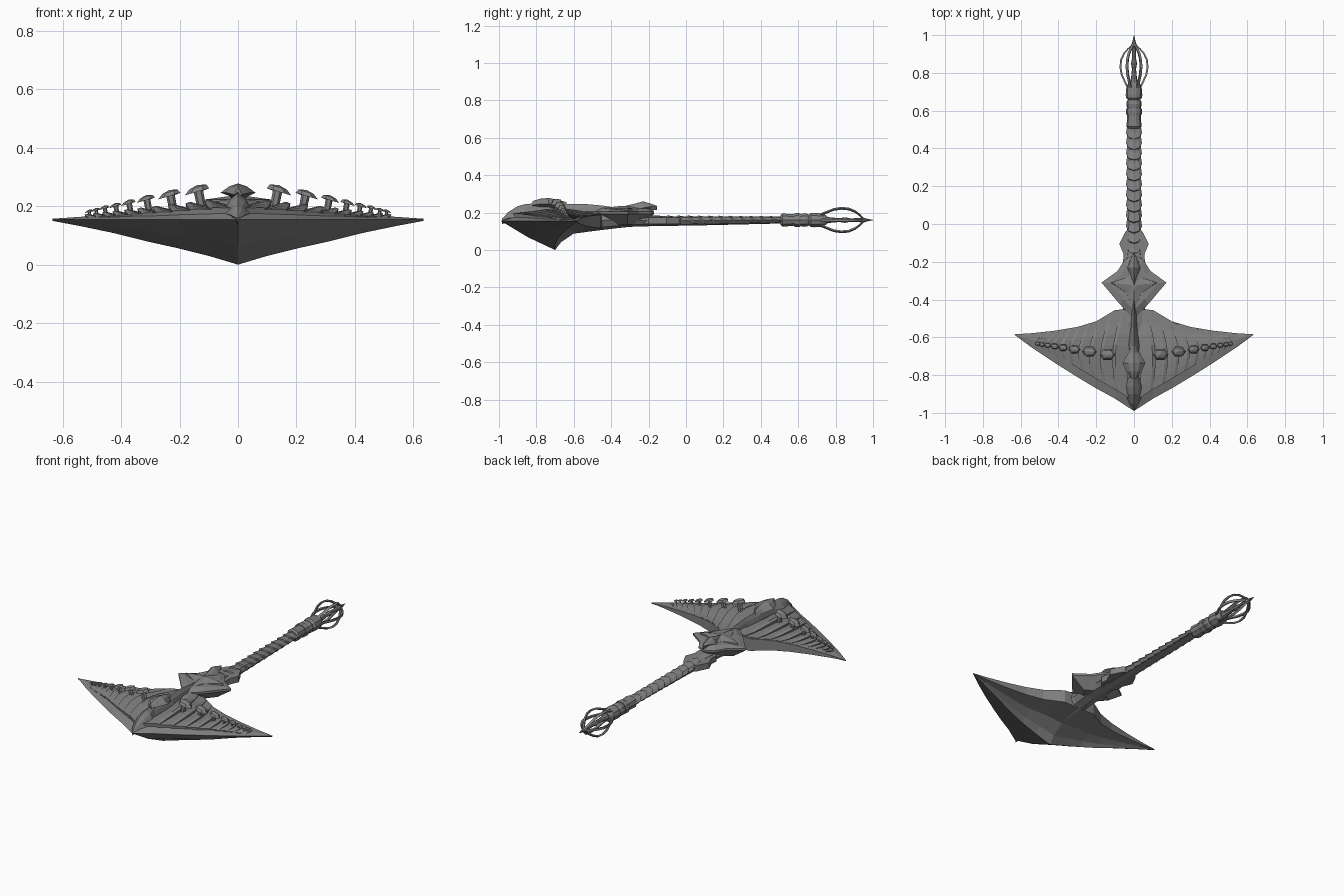
import bpy, bmesh
from math import sin, cos, pi

if "Cube" in bpy.data.objects:
    bpy.data.objects.remove(bpy.data.objects["Cube"])

metal = bpy.data.materials.new("dark grey metal")
metal.diffuse_color = (0.22, 0.22, 0.22, 1)
metal.use_nodes = True
metal.node_tree.nodes["Principled BSDF"].inputs["Base Color"].default_value = metal.diffuse_color


def build(name, strips, closed=True, mirror=False):
    """Loft each list of equal-length rings into a solid; all go in one object."""
    bm = bmesh.new()
    for rings in strips:
        vs = [[bm.verts.new(p) for p in r] for r in rings]
        n = len(vs[0])
        for a, b in zip(vs, vs[1:]):
            for i in range(n):
                j = (i + 1) % n
                bm.faces.new((a[i], a[j], b[j], b[i]))
        if closed:
            bm.faces.new(vs[0])
            bm.faces.new(vs[-1])
    bmesh.ops.remove_doubles(bm, verts=bm.verts, dist=0.00005)
    bmesh.ops.recalc_face_normals(bm, faces=bm.faces)
    me = bpy.data.meshes.new(name)
    bm.to_mesh(me)
    bm.free()
    me.materials.append(metal)
    ob = bpy.data.objects.new(name, me)
    bpy.context.collection.objects.link(ob)
    if mirror:
        ob.modifiers.new("mirror", 'MIRROR')
    return ob


def lerp(a, b, t):
    return a + (b - a) * t


# Wing stations: distance out, front edge, rear edge, keel y, keel z
XS = [0, .1, .2, .3, .42, .54, .635]
FRONT = [-.99, -.925, -.87, -.81, -.735, -.655, -.585]
REAR = [-.45, -.455, -.515, -.545, -.565, -.578, -.584]
KEEL_Y = [-.7, -.7, -.69, -.67, -.64, -.61, -.5845]
KEEL_Z = [0, .03, .055, .077, .107, .132, .154]


def at(table, x):
    x = min(max(x, 0), XS[-1])
    for i in range(len(XS) - 1):
        if x <= XS[i + 1]:
            return lerp(table[i], table[i + 1], (x - XS[i]) / (XS[i + 1] - XS[i]))


def top_z(x):
    return .157 + .043 * (1 - x / .635)


# Blade body: thin rim on top, deep keel below
rings = []
for i, x in enumerate(XS):
    f, r, ky, kz = FRONT[i], REAR[i], KEEL_Y[i], KEEL_Z[i]
    k = 1 - x / .635
    mid = lerp(f, r, .55)
    rings.append([(x, f, .155),
                  (x, f + .055 * min(1, k * 2), lerp(.156, .178, k)),
                  (x, mid, top_z(x)),
                  (x, r, lerp(.155, .195, k)),
                  (x, r, lerp(.153, .11, k)),
                  (x, lerp(ky, r, .4), lerp(.153, .088, k)),
                  (x, lerp(ky, r, .13), lerp(kz, .14, .3)),
                  (x, ky, kz),
                  (x, lerp(f, ky, .5), lerp(.155, kz, .56))])
build("blade", [rings], mirror=True)

# Overlapping wing plates, each with a raised curved outer lip
edges = [.035, .1, .165, .225, .28, .33, .375, .415, .45, .482, .51]
plates = []
for a, b in zip(edges, edges[1:]):
    strip = []
    for k in range(8):
        t = k / 7
        bow = .03 * sin(pi * t) - .035 * t
        xa, xb = a + bow - .012, b + bow
        s = 1 - b / .635
        lift = (.012 + .034 * s) * (.25 + .75 * sin(pi * min(t * 1.1, 1)))

        def y(x):
            return lerp(at(FRONT, x) + .05 * min(1, s * 2.5), at(REAR, x) - .006, t)
        za, zb = top_z(xa) - .008, top_z(xb) - .008
        strip.append([(xa, y(xa), za - .015), (xa, y(xa), za + lift * .35),
                      (lerp(xa, xb, .8), y(lerp(xa, xb, .8)), zb + lift * .95),
                      (xb, y(xb), zb + lift * .8), (xb - .008, y(xb), zb - .015)])
    plates.append(strip)
build("wing_plates", plates, mirror=True)

# Hooked knobs along the wings, shrinking outward
knobs = []
for x, z, w in zip([.14, .235, .315, .375, .42, .457, .487, .51],
                   [.273, .256, .238, .222, .211, .202, .194, .188],
                   [.042, .038, .031, .025, .021, .018, .016, .014]):
    y = -.69 + .15 * (x - .14)
    strip = []
    for dx, dz, s in [(-.5, -.09 / .042 * w / w * .042, .35), (-.1, -.02, .4),
                      (0, -.024, 1), (-.05, -.008, .7), (-.15, 0, .12)]:
        zz = max(z + dz * w / .042, top_z(x) - .02) if s != .35 else top_z(x) - .02
        strip.append([(x + dx * w + s * w * cos(j * pi / 3),
                       y + s * w * .8 * sin(j * pi / 3),
                       zz - (.3 * w * s * cos(j * pi / 3) if s > .6 else 0))
                      for j in range(6)])
    knobs.append(strip)
build("wing_knobs", knobs, mirror=True)


# Centre crest: chain of ridged diamond scales (y, half width, ridge z, side z)
def ridge(points):
    return [[(-w, y, zs), (-w * .5, y, lerp(zs, zt, .68)), (0, y, zt),
             (w * .5, y, lerp(zs, zt, .68)), (w, y, zs), (0, y, zs - .02)]
            for y, w, zt, zs in points]


build("centre_crest", [
    ridge([(-.985, .003, .165, .158), (-.95, .025, .203, .17), (-.9, .047, .234, .175),
           (-.86, .053, .245, .18), (-.8, .02, .25, .2), (-.77, .01, .25, .21)]),
    ridge([(-.82, .012, .262, .24), (-.78, .04, .274, .246), (-.735, .06, .278, .246),
           (-.68, .03, .268, .235), (-.64, .014, .256, .22)]),
    ridge([(-.82, .03, .24, .17), (-.64, .035, .245, .18), (-.55, .022, .247, .18),
           (-.45, .018, .238, .18), (-.36, .012, .225, .18)])])


# Neck joining blade and handle (y, half width, bottom, top)
def tube(points, n=8, phase=0):
    return [[(w * cos(2 * pi * j / n + phase), y,
              (a + b) / 2 + (b - a) / 2 * sin(2 * pi * j / n + phase))
             for j in range(n)] for y, w, a, b in points]


build("neck", [tube([(-.62, .1, .085, .2), (-.52, .09, .098, .21), (-.44, .055, .108, .21),
                     (-.34, .06, .12, .2), (-.24, .055, .128, .19), (-.1, .04, .13, .18)])])

# Diamond guard with swept corners, and raised inner star plate
outline = [(.012, -.49), (.075, -.425), (.172, -.31), (.088, -.25), (.05, -.19), (.012, -.17)]


def slab(scale, z0, z1, rise, low):
    def loop(s, z, r):
        pts = [(x * s, -.32 + (y + .32) * s, z + r * max(0, 1 - x / .17)) for x, y in outline]
        return pts + [(-x, y, zz) for x, y, zz in reversed(pts)]
    return [loop(low, z0, 0), loop(scale, z1 - .012, 0), loop(scale, z1, 0),
            loop(scale * .75, z1 + .004, rise)]


build("guard", [slab(1, .135, .205, .018, .5)])
build("guard_star", [[[(r * s * c, -.325 + 1.15 * r * s * d, z)
                       for r, c, d in [(.125, 1, .1), (.055, .7, .7), (.13, 0, 1), (.055, -.7, .7),
                                       (.125, -1, .1), (.055, -.7, -.7), (.13, 0, -1),
                                       (.055, .7, -.7)]]
                      for z, s in [(.2, 1), (.222, .95), (.235, .2)]]])

# Rising spike behind the guard
build("guard_spike", [ridge([(-.36, .01, .228, .2), (-.28, .022, .246, .21),
                             (-.23, .034, .26, .225), (-.19, .02, .248, .232),
                             (-.155, .002, .236, .233)])])

# Small swept fins where the handle begins
build("handle_fins", [[[(.03, -.24, z), (.058, -.2, z), (.055, -.16, z), (.078, -.105, z),
                        (.045, -.04, z), (.02, -.02, z)] for z in (.14, .175)]], mirror=True)

# Handle core and overlapping chevron scales
build("handle_core", [tube([(-.26, .04, .126, .18), (.1, .034, .132, .178),
                            (.52, .03, .142, .178)])])
scales = []
for i in range(13):
    y0 = -.19 + i * .055
    f = i / 12
    w, lo, hi = lerp(.043, .042, f), lerp(.128, .142, f), lerp(.186, .182, f)
    rings = tube([(y0, w * .85, lo + .002, hi - .006), (y0 + .012, w, lo, hi),
                  (y0 + .075, w * .78, lo + .004, hi - .012)])
    mid = (lo + hi) / 2
    scales.append([[(x, y - .032 * max(0, (z - mid) / (hi - mid)), z) for x, y, z in r]
                   for r in rings])
build("handle_scales", scales)


# Collars and pommel base (y, radius)
def round_part(pts, n=10):
    return tube([(y, r, .16 - r * .92, .16 + r * .92) for y, r in pts], n)


build("collars", [
    round_part([(.505, .03), (.515, .04), (.57, .036), (.585, .036)]),
    round_part([(.58, .041), (.59, .043), (.605, .043), (.612, .04)]),
    round_part([(.61, .036), (.635, .041), (.65, .038), (.662, .028)]),
    round_part([(.655, .03), (.668, .043), (.685, .044), (.73, .04), (.75, .028)])])

# Pommel cage: six bowed ribs around a central rod
path = [(.72, .034), (.755, .05), (.79, .066), (.83, .073), (.87, .069),
        (.905, .052), (.93, .03), (.945, .012)]
ribs = []
for k in range(6):
    c, s = cos(k * pi / 3), sin(k * pi / 3)
    ribs.append([[((r + u) * c - v * s, y, .16 + (r + u) * s + v * c)
                  for u, v in [(-.006, -.005), (.004, -.007), (.004, .007), (-.006, .005)]]
                 for y, r in path])
build("pommel_ribs", ribs)
build("pommel_rod", [round_part([(.73, .026), (.77, .016), (.82, .011), (.85, .016), (.88, .01),
                                 (.93, .012), (.945, .017), (.96, .01), (1.0, .001)], 8)])
